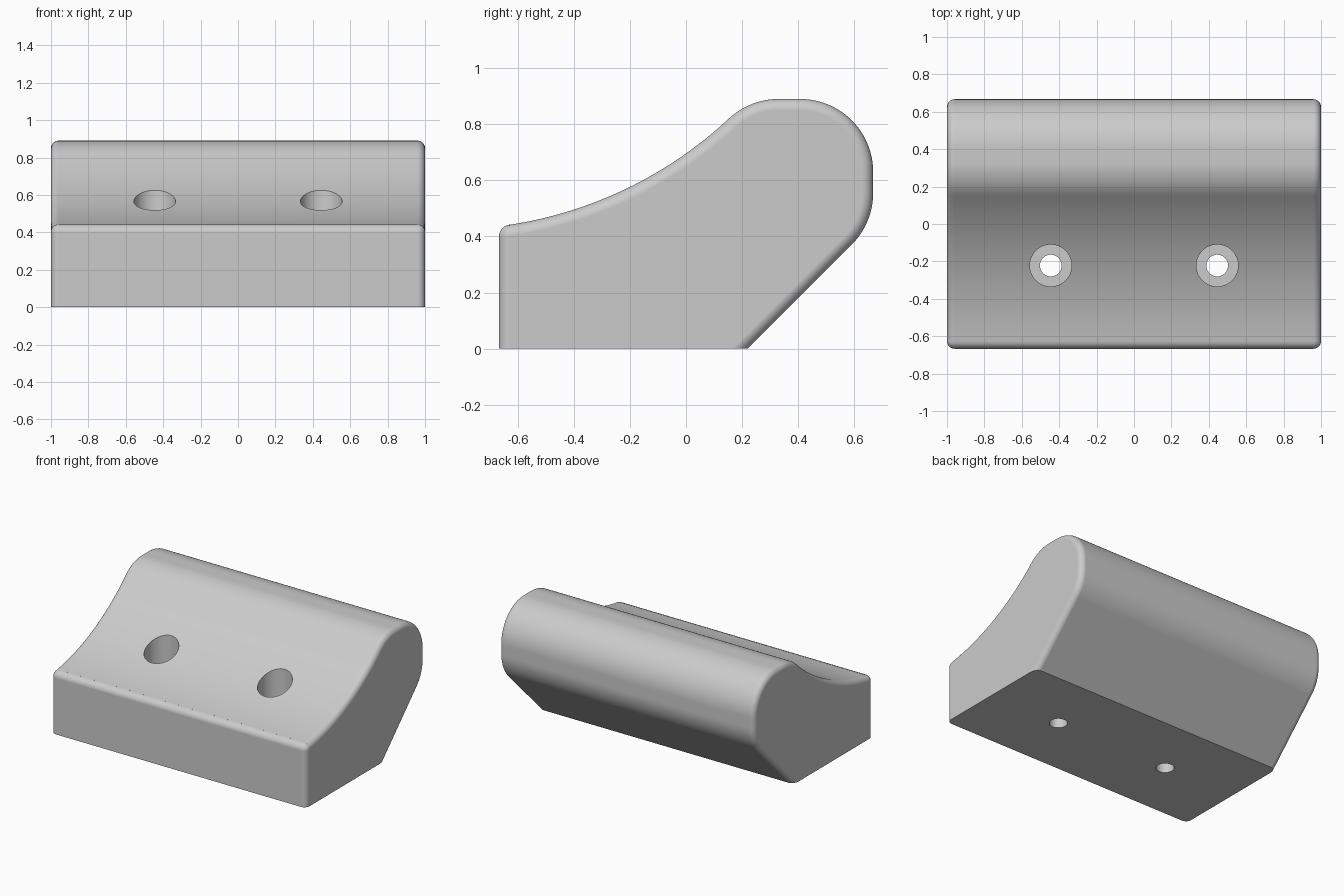
import bpy, bmesh
from math import sin, cos, pi, radians

if "Cube" in bpy.data.objects:
    bpy.data.objects.remove(bpy.data.objects["Cube"], do_unlink=True)

FILLET = 0.04   # rounding of both end faces
HALF = 1.0      # half length along x


def material(name, value):
    mat = bpy.data.materials.new(name)
    mat.use_nodes = True
    colour = (value, value, value, 1)
    mat.diffuse_color = colour
    mat.node_tree.nodes["Principled BSDF"].inputs["Base Color"].default_value = colour
    return mat


def arc(y, z, r, start, end, steps):
    angles = [radians(start + (end - start) * i / steps) for i in range(steps + 1)]
    return [(y + r * cos(a), z + r * sin(a)) for a in angles]


def side_profile(d):
    """Side outline shrunk by d, keeping the base on the ground."""
    pts = [(-0.667 + d, 0), (0.22 - d * 2 ** 0.5, 0)]
    pts += arc(0.407, 0.555, 0.26 - d, -45, 0, 12)       # lower back
    pts += arc(0.407, 0.63, 0.26 - d, 0, 90, 24)         # upper back
    pts += arc(0.33, 0.63, 0.26 - d, 90, 133, 12)        # crest
    pts += arc(-0.85, 1.895, 1.47 + d, 312.7, 278.7, 32)  # hollow front slope
    pts += arc(-0.622, 0.398, 0.045 - d, 98.7, 180, 8)   # front lip
    return pts


def make_object(name, bm, mat):
    bmesh.ops.recalc_face_normals(bm, faces=bm.faces)
    mesh = bpy.data.meshes.new(name)
    bm.to_mesh(mesh)
    bm.free()
    mesh.materials.append(mat)
    obj = bpy.data.objects.new(name, mesh)
    bpy.context.collection.objects.link(obj)
    return obj


def bridge(bm, a, b):
    n = len(a)
    for i in range(n):
        j = (i + 1) % n
        bm.faces.new((a[i], a[j], b[j], b[i]))


grey = material("light grey", 0.6)

# Block: outline lofted along x with rounded ends
right_end = []
for i in range(9):
    t = pi / 2 * i / 8
    right_end.append((HALF - FILLET + FILLET * sin(t), FILLET * (1 - cos(t))))
stations = [(-x, d) for x, d in reversed(right_end)] + right_end
bm = bmesh.new()
rings = [[bm.verts.new((x, y, z)) for y, z in side_profile(d)] for x, d in stations]
for a, b in zip(rings, rings[1:]):
    bridge(bm, a, b)
bm.faces.new(rings[0])
bm.faces.new(rings[-1])
block = make_object("wedge_block", bm, grey)

# Stepped screw holes: wide bore above a narrow through hole
bm = bmesh.new()
for x in (-0.445, 0.445):
    loops = []
    for r, z in ((0.058, -0.2), (0.058, 0.22), (0.112, 0.22), (0.112, 1.2)):
        loops.append([bm.verts.new((x + r * cos(2 * pi * k / 48),
                                    -0.222 + r * sin(2 * pi * k / 48), z)) for k in range(48)])
    for a, b in zip(loops, loops[1:]):
        bridge(bm, a, b)
    bm.faces.new(loops[0])
    bm.faces.new(loops[-1])
cutter = make_object("screw_hole_cutter", bm, grey)
cutter.hide_render = True
cutter.hide_viewport = False

cut = block.modifiers.new("screw_holes", 'BOOLEAN')
cut.operation = 'DIFFERENCE'
cut.solver = 'EXACT'
cut.object = cutter
bpy.ops.object.select_all(action='DESELECT')
bpy.context.view_layer.objects.active = block
block.select_set(True)
bpy.ops.object.modifier_apply(modifier=cut.name)
bpy.data.objects.remove(cutter, do_unlink=True)

# Smooth shading with crisp edges
bpy.ops.object.shade_smooth_by_angle(angle=radians(30))
weighted = block.modifiers.new("weighted_normals", 'WEIGHTED_NORMAL')
weighted.keep_sharp = True
